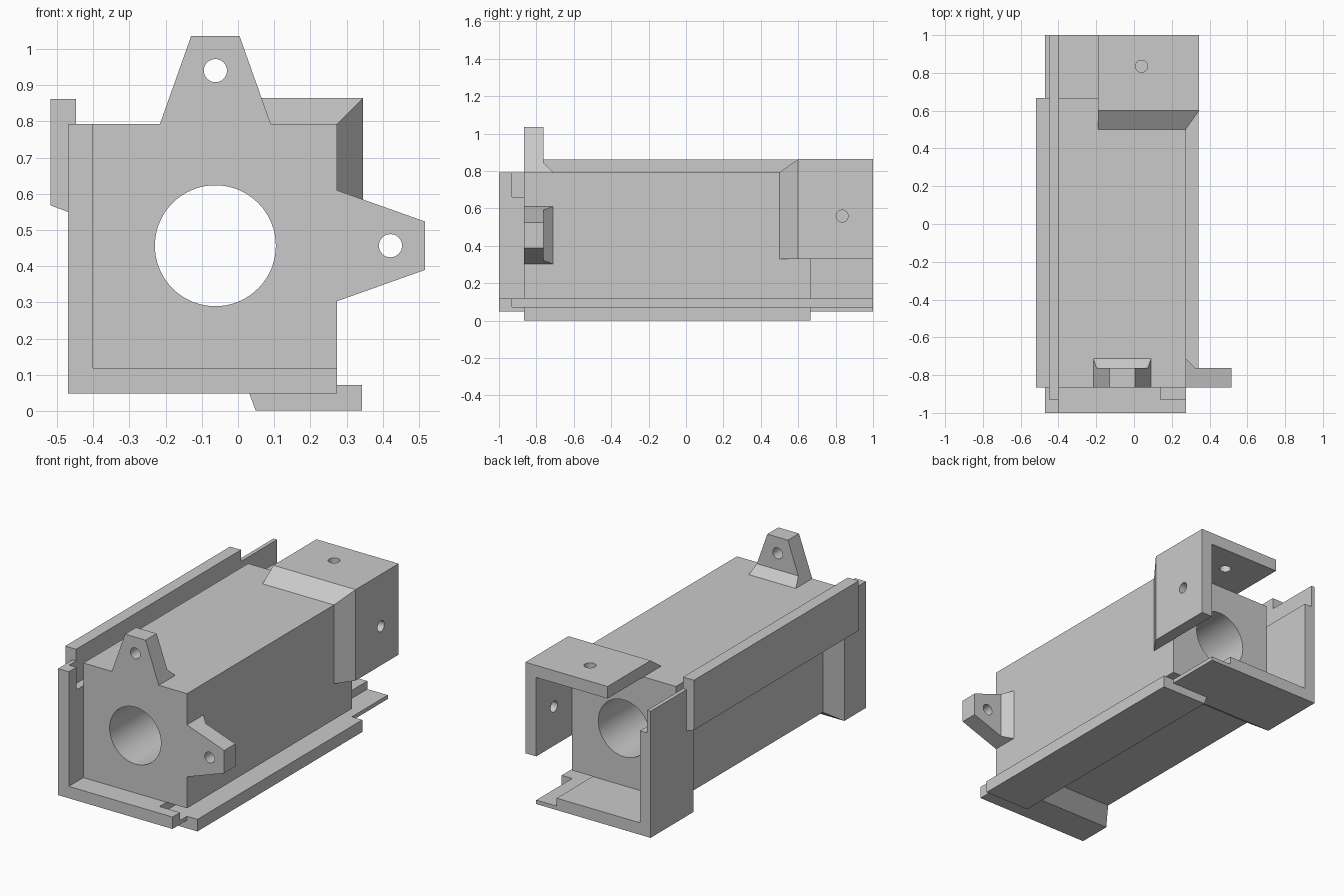
import bpy, bmesh, math

if "Cube" in bpy.data.objects:
    bpy.data.objects.remove(bpy.data.objects["Cube"])

S = 0.519    # the part is symmetric under the swap x <-> z - S
TOP = 0.793  # top of the body
FRONT, BACK = -0.865, 0.666  # ends of the body

grey = bpy.data.materials.new("light grey")
grey.diffuse_color = (0.59, 0.59, 0.59, 1)
grey.use_nodes = True
grey.node_tree.nodes["Principled BSDF"].inputs["Base Color"].default_value = grey.diffuse_color


def swap(p):
    return (p[2] - S, p[1], p[0] + S)


def make(name, rings, swapped=False):
    """Skin consecutive rings of points into a closed solid."""
    bm = bmesh.new()
    vs = [[bm.verts.new(swap(p) if swapped else p) for p in r] for r in rings]
    n = len(vs[0])
    bm.faces.new(vs[0])
    bm.faces.new(vs[-1])
    for a, b in zip(vs, vs[1:]):
        for i in range(n):
            j = (i + 1) % n
            bm.faces.new((a[i], a[j], b[j], b[i]))
    bmesh.ops.recalc_face_normals(bm, faces=bm.faces)
    me = bpy.data.meshes.new(name)
    bm.to_mesh(me)
    bm.free()
    me.materials.append(grey)
    ob = bpy.data.objects.new(name, me)
    bpy.context.collection.objects.link(ob)
    return ob


def prism(name, outline, y0, y1, swapped=False):
    return make(name, [[(x, y, z) for x, z in outline] for y in (y0, y1)], swapped)


def box_outline(x0, x1, z0, z1):
    return [(x0, z0), (x1, z0), (x1, z1), (x0, z1)]


def circle(cx, cy, r, n):
    return [(cx + r * math.cos(2 * math.pi * i / n),
             cy + r * math.sin(2 * math.pi * i / n)) for i in range(n)]


def cut(ob, cutter):
    """Subtract the cutter from the part and bake the result."""
    m = ob.modifiers.new("cut", 'BOOLEAN')
    m.operation, m.solver, m.object = 'DIFFERENCE', 'EXACT', cutter
    bpy.ops.object.select_all(action='DESELECT')
    bpy.context.view_layer.objects.active = ob
    ob.select_set(True)
    bpy.ops.object.modifier_apply(modifier=m.name)
    bpy.data.objects.remove(cutter)
    bpy.ops.object.shade_smooth_by_angle(angle=math.radians(30))


# Square body with the long bore
body = prism("body", box_outline(-0.40, TOP - S, 0.119, TOP), FRONT, BACK)
cut(body, prism("bore_cutter", circle(-0.0625, 0.4565, 0.167, 64), -1.2, 1.2))

# L-shaped frame with a groove along each free edge
frame = prism("frame", [(-0.47, 0.049), (TOP - S, 0.049), (TOP - S, 0.119),
                        (-0.40, 0.119), (-0.40, TOP), (-0.47, TOP)], -1, 1)


def recess_ring(x):
    """Outline of the middle opening at depth x, its ends sloping outwards."""
    t = (-0.40 - x) / 0.07
    y0, y1, z1 = -0.70 - 0.1 * t, 0.5 + 0.1 * t, 0.524 + 0.026 * t
    return [(x, y0, -0.1), (x, y1, -0.1), (x, y1, z1), (x, y0, z1)]


for s in (False, True):
    cut(frame, prism("groove_cutter", box_outline(-0.447, -0.39, 0.66, 0.85),
                     -0.93, 1.1, s))
    cut(frame, make("recess_cutter", [recess_ring(-0.49), recess_ring(-0.38)], s))

for side, s in (("top", False), ("right", True)):
    # Mounting ear: tapered tab with a chamfered foot and a hole
    rings = []
    for z, yb in ((TOP, -0.712), (TOP + 0.05, -0.762), (1.035, -0.762)):
        w = 0.153 - (z - TOP) / (1.035 - TOP) * 0.086
        a, b = -0.0625 - w, -0.0625 + w
        rings.append([(a, FRONT, z), (b, FRONT, z), (b, yb, z), (a, yb, z)])
    ear = make(side + "_ear", rings, s)
    cut(ear, prism("ear_cutter", circle(-0.0625, 0.94, 0.032, 32), -1.1, -0.5, s))

    # Rear bracket plate with sloped front edge, mitred at the outer corner
    def section(y, z):
        return [(-0.19, y, z), (z - S, y, z)]
    low, high = TOP, 0.864
    plate = make(side + "_bracket", [
        section(0.5, low) + section(1, low)[::-1],
        section(0.6, high) + section(1, high)[::-1]], s)
    hole = [[(x, y, z) for x, y in circle(0.04, 0.835, 0.032, 32)] for z in (0.7, 0.95)]
    cut(plate, make("hole_cutter", hole, s))

# Interlocking rails outside the frame's grooved edges
for side, s in (("left", False), ("bottom", True)):
    prism(side + "_rail", [(-0.47, 0.55), (-0.518, 0.568), (-0.518, 0.861),
                           (-0.447, 0.861), (-0.447, TOP), (-0.47, TOP)],
          FRONT, BACK, s)
